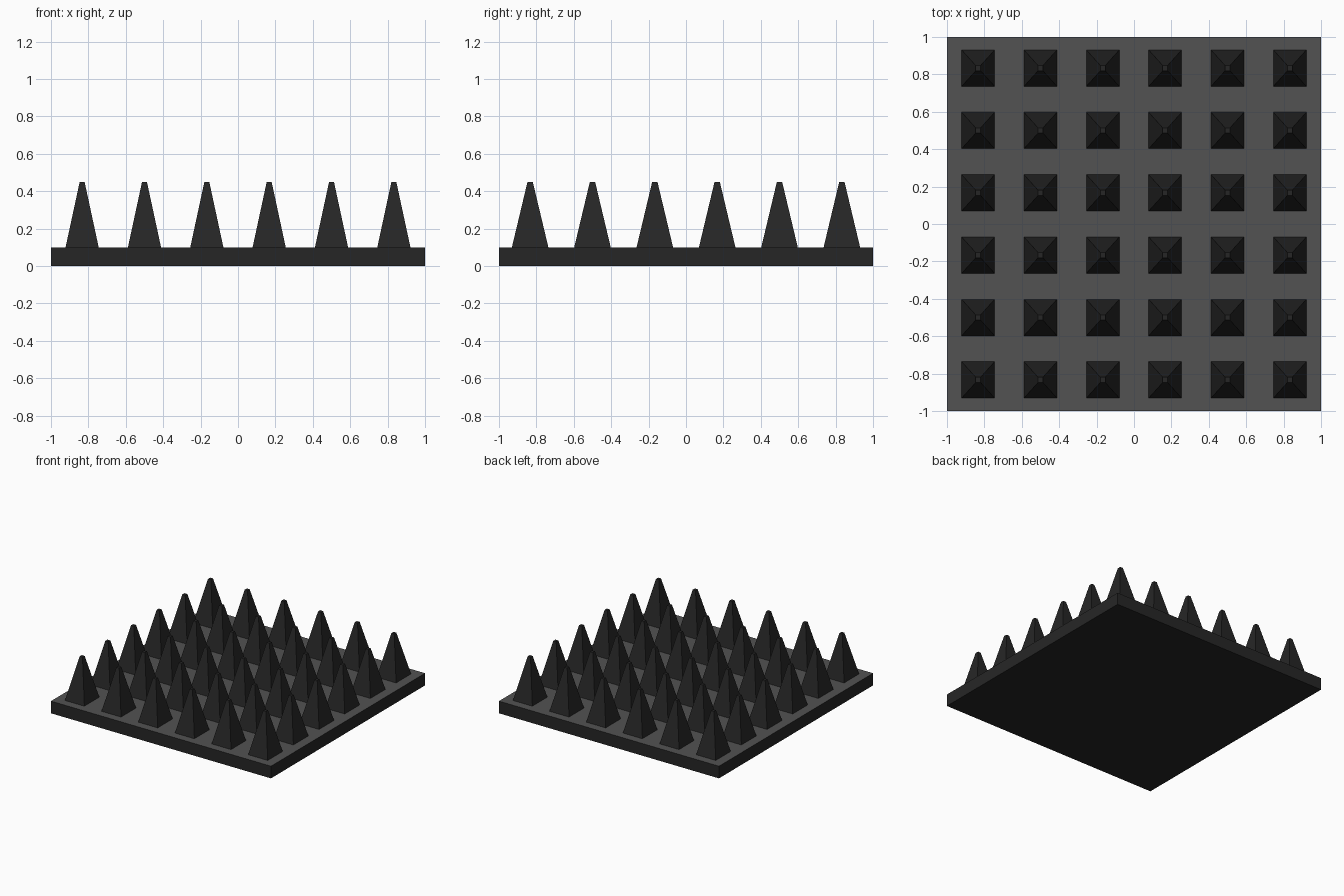
import bpy, bmesh

if "Cube" in bpy.data.objects:
    bpy.data.objects.remove(bpy.data.objects["Cube"])

def material(name, c):
    m = bpy.data.materials.new(name)
    m.diffuse_color = (c, c, c, 1)
    m.use_nodes = True
    m.node_tree.nodes["Principled BSDF"].inputs["Base Color"].default_value = m.diffuse_color
    return m

dark = material("near_black", 0.0195)
grey = material("dark_grey", 0.085)

PLATE_H, TIP_H = 0.1, 0.45
BASE = (0.0885, 0.0975)   # half width of a spike at its foot, x and y
TIP = (0.013, 0.014)      # half width of the blunt tip

def frustum(bm, cx, cy, z0, z1, low, high):
    """Four-sided block tapering from the low to the high half sizes."""
    corners = [(-1, -1), (1, -1), (1, 1), (-1, 1)]
    a = [bm.verts.new((cx + x * low[0], cy + y * low[1], z0)) for x, y in corners]
    b = [bm.verts.new((cx + x * high[0], cy + y * high[1], z1)) for x, y in corners]
    bm.faces.new(a[::-1])
    bm.faces.new(b)
    for i in range(4):
        j = (i + 1) % 4
        bm.faces.new((a[i], a[j], b[j], b[i]))

def finish(bm, name, mats):
    me = bpy.data.meshes.new(name)
    bm.to_mesh(me)
    bm.free()
    for m in mats:
        me.materials.append(m)
    ob = bpy.data.objects.new(name, me)
    bpy.context.collection.objects.link(ob)
    return ob

# Base plate: dark edges and underside, grey upper face
bm = bmesh.new()
frustum(bm, 0, 0, 0, PLATE_H, (1, 1), (1, 1))
bm.normal_update()
for f in bm.faces:
    f.material_index = 1 if f.normal.z > 0.5 else 0
finish(bm, "base_plate", [dark, grey])

# Six by six grid of blunt spikes
bm = bmesh.new()
centres = [(i - 2.5) / 3 for i in range(6)]
for x in centres:
    for y in centres:
        frustum(bm, x, y, PLATE_H, TIP_H, BASE, TIP)
# Open undersides, where the spikes meet the plate
bm.normal_update()
bmesh.ops.delete(bm, geom=[f for f in bm.faces if f.normal.z < -0.5], context='FACES')
finish(bm, "spikes", [dark])
